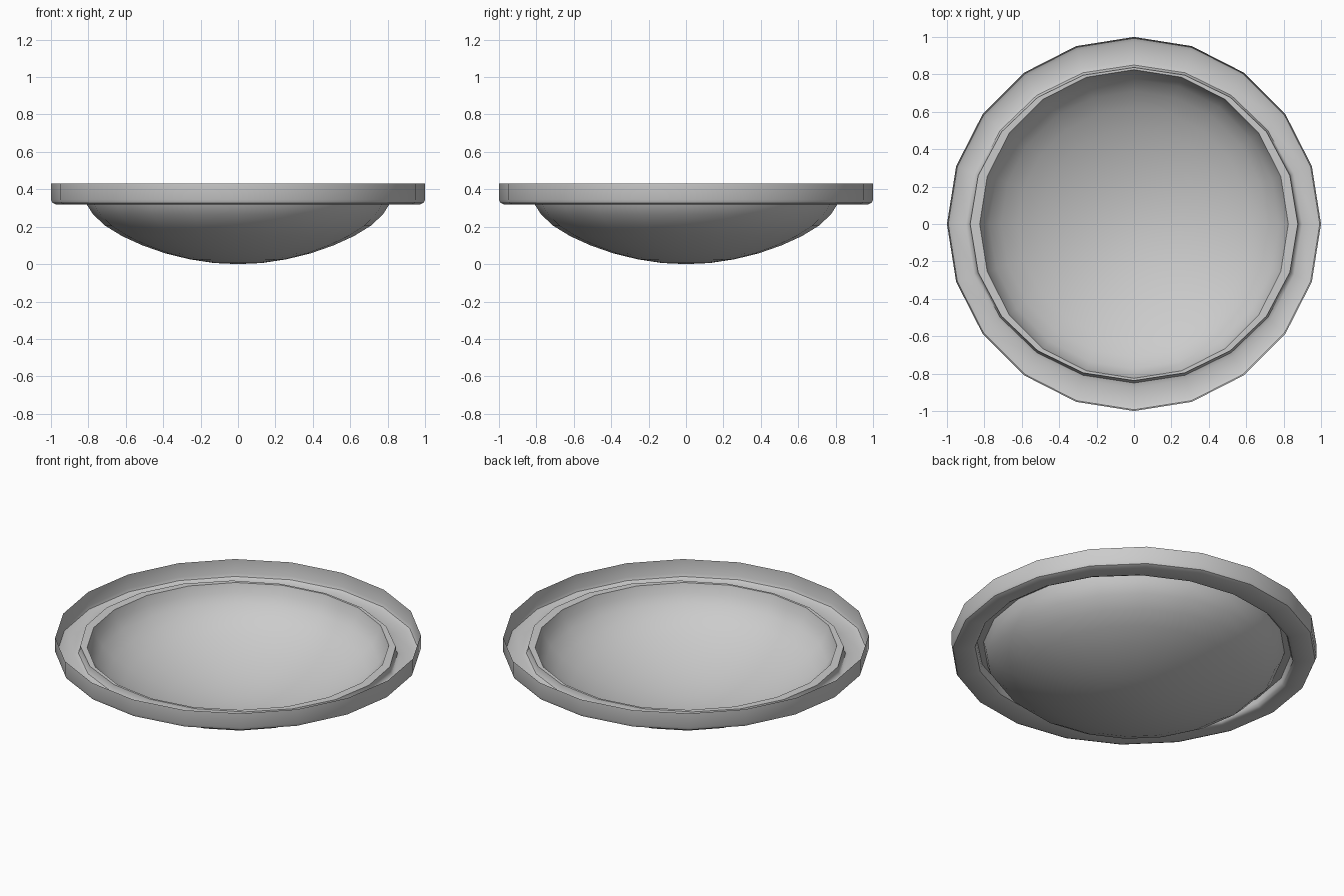
import bpy, bmesh, math

if "Cube" in bpy.data.objects:
    bpy.data.objects.remove(bpy.data.objects["Cube"])

SIDES = 20


def lathe(name, profile, tip=None):
    """Sweep (x radius, y radius, z) stations around z as a 20-sided shell."""
    bm = bmesh.new()
    rings = []
    for rx, ry, z in profile:
        rings.append([bm.verts.new((rx * math.cos(2 * math.pi * i / SIDES),
                                    ry * math.sin(2 * math.pi * i / SIDES), z))
                      for i in range(SIDES)])
    for a, b in zip(rings, rings[1:]):
        for i in range(SIDES):
            j = (i + 1) % SIDES
            bm.faces.new((a[i], b[i], b[j], a[j]))
    if tip is not None:
        c = bm.verts.new((0, 0, tip))
        last = rings[-1]
        for i in range(SIDES):
            bm.faces.new((last[i], c, last[(i + 1) % SIDES]))
    mesh = bpy.data.meshes.new(name)
    bm.to_mesh(mesh)
    bm.free()
    obj = bpy.data.objects.new(name, mesh)
    bpy.context.collection.objects.link(obj)
    bpy.ops.object.select_all(action='DESELECT')
    obj.select_set(True)
    bpy.context.view_layer.objects.active = obj
    bpy.ops.object.shade_smooth_by_angle(angle=math.radians(40))
    return obj


# Thin rim: upright wall, rounded lower corner, trough, raised inner lip
lathe("rim", [
    (1.0, 1.0, 0.43), (1.0, 1.0, 0.345), (0.993, 0.993, 0.328),
    (0.975, 0.975, 0.32), (0.90, 0.875, 0.32), (0.885, 0.85, 0.328),
    (0.878, 0.84, 0.345), (0.876, 0.837, 0.37), (0.825, 0.825, 0.37),
])

# Shallow round bowl hanging from the lip
bowl = [(0.825, 0.37), (0.81, 0.32), (0.774, 0.265), (0.71, 0.205), (0.62, 0.15),
        (0.51, 0.10), (0.39, 0.058), (0.26, 0.026), (0.13, 0.006)]
lathe("bowl", [(r, r, z) for r, z in bowl], tip=0.0)
